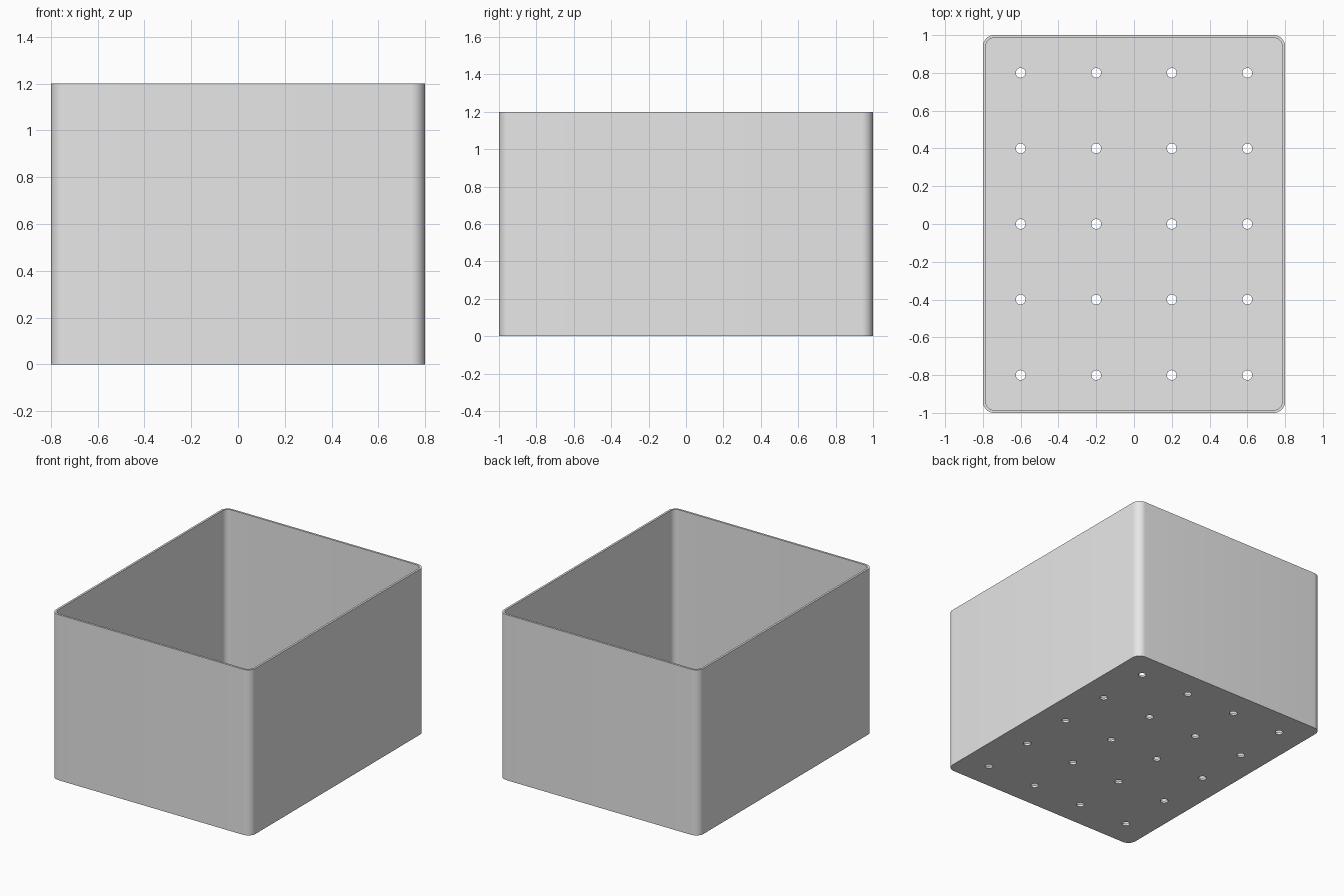
import bpy, bmesh, math

if "Cube" in bpy.data.objects:
    bpy.data.objects.remove(bpy.data.objects["Cube"])

WX, WY, H = 1.6, 2.0, 1.2      # outer size
T, R = 0.015, 0.06             # wall thickness, corner radius
HOLE_R = 0.026


def rounded_rect(wx, wy, r, seg=10):
    pts = []
    for k, (sx, sy) in enumerate([(1, 1), (-1, 1), (-1, -1), (1, -1)]):
        for i in range(seg + 1):
            a = math.pi / 2 * (k + i / seg)
            pts.append((sx * (wx / 2 - r) + r * math.cos(a),
                        sy * (wy / 2 - r) + r * math.sin(a)))
    return pts


def make_object(name, bm):
    bmesh.ops.recalc_face_normals(bm, faces=bm.faces)
    me = bpy.data.meshes.new(name)
    bm.to_mesh(me)
    bm.free()
    ob = bpy.data.objects.new(name, me)
    bpy.context.collection.objects.link(ob)
    return ob


grey = bpy.data.materials.new("light_grey")
grey.diffuse_color = (0.8, 0.8, 0.8, 1)
grey.use_nodes = True
grey.node_tree.nodes["Principled BSDF"].inputs["Base Color"].default_value = grey.diffuse_color

# open box: outer wall, rim, inner wall and floor as stacked loops
outer = rounded_rect(WX, WY, R)
inner = rounded_rect(WX - 2 * T, WY - 2 * T, R - T)
bm = bmesh.new()
loops = [[bm.verts.new((x, y, z)) for x, y in prof]
         for prof, z in [(outer, 0), (outer, H), (inner, H), (inner, T)]]
n = len(outer)
for a, b in zip(loops, loops[1:]):
    for i in range(n):
        j = (i + 1) % n
        bm.faces.new((a[i], a[j], b[j], b[i]))
bm.faces.new(loops[0])
bm.faces.new(loops[-1])
box = make_object("open_box", bm)
box.data.materials.append(grey)

# cutter for the 4 x 5 grid of drain holes
bm = bmesh.new()
for ix in range(4):
    for iy in range(5):
        new = bmesh.ops.create_cone(bm, cap_ends=True, segments=24, radius1=HOLE_R,
                                    radius2=HOLE_R, depth=0.2)["verts"]
        bmesh.ops.translate(bm, verts=new, vec=(-0.6 + 0.4 * ix, -0.8 + 0.4 * iy, 0))
cutter = make_object("hole_cutter", bm)
cutter.hide_render = True

# cut the holes, then discard the cutter
mod = box.modifiers.new("drain_holes", "BOOLEAN")
mod.operation = "DIFFERENCE"
mod.solver = "EXACT"
mod.object = cutter
bpy.context.view_layer.objects.active = box
box.select_set(True)
cutter.select_set(False)
bpy.ops.object.modifier_apply(modifier=mod.name)
bpy.data.objects.remove(cutter)
bpy.ops.object.shade_smooth_by_angle(angle=math.radians(30))
